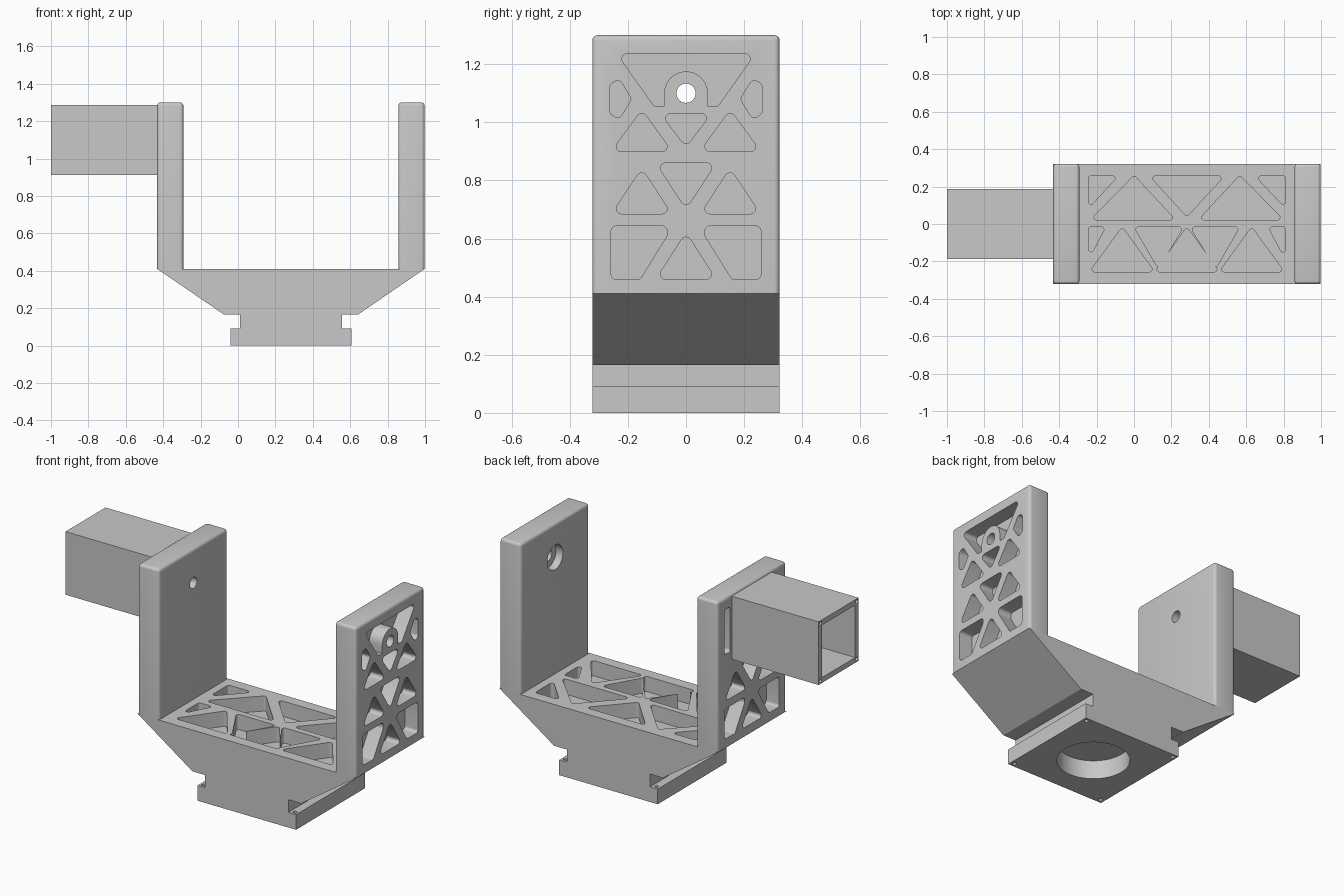
import bpy
import bmesh
from math import atan2, cos, sin, pi

cube = bpy.data.objects.get("Cube")
if cube:
    bpy.data.objects.remove(cube)

grey = bpy.data.materials.new("plain grey")
grey.use_nodes = True
COLOUR = (0.58, 0.58, 0.58, 1)
grey.diffuse_color = COLOUR
grey.node_tree.nodes["Principled BSDF"].inputs["Base Color"].default_value = COLOUR

HALF_Y = 0.322          # half depth of the bracket
MID_X = 0.283           # centre of the fork
ARM_IN, ARM_OUT = 0.575, 0.715   # arm faces, measured from MID_X
DECK, TOP = 0.41, 1.30
BORE_Z, BORE_R = 1.10, 0.033
POCKET = 0.085
RIGHT_X, LEFT_X = MID_X + ARM_OUT, MID_X - ARM_OUT


def arc(cx, cy, r, a0, a1, n):
    return [(cx + r * cos(a0 + (a1 - a0) * i / n),
             cy + r * sin(a0 + (a1 - a0) * i / n)) for i in range(n + 1)]


def circle(cx, cy, r, n=40):
    return arc(cx, cy, r, 0, 2 * pi, n)[:-1]


def rectangle(u0, u1, v0, v1):
    return [(u0, v0), (u1, v0), (u1, v1), (u0, v1)]


def rounded(pts, r=0.018):
    """Convex outline grown outwards by r, giving round corners."""
    area = sum(a[0] * b[1] - b[0] * a[1] for a, b in zip(pts, pts[1:] + pts[:1]))
    if area < 0:
        pts = pts[::-1]
    out = []
    for i, p in enumerate(pts):
        q, s = pts[i - 1], pts[(i + 1) % len(pts)]
        a0 = atan2(q[0] - p[0], p[1] - q[1])
        a1 = atan2(p[0] - s[0], s[1] - p[1])
        if a1 < a0:
            a1 += 2 * pi
        out += arc(p[0], p[1], r, a0, a1, 6)
    return out


def prism(name, pts, w0, w1, axis, bevel_rule=None):
    """Extrude a 2D outline along one axis, rounding the edges the rule picks."""
    place = {"x": lambda u, v, w: (w, u, v),
             "y": lambda u, v, w: (u, w, v),
             "z": lambda u, v, w: (u, v, w)}[axis]
    bm = bmesh.new()
    a = [bm.verts.new(place(u, v, w0)) for u, v in pts]
    b = [bm.verts.new(place(u, v, w1)) for u, v in pts]
    bm.faces.new(a)
    bm.faces.new(b)
    for i in range(len(a)):
        j = (i + 1) % len(a)
        bm.faces.new((a[i], a[j], b[j], b[i]))
    bmesh.ops.recalc_face_normals(bm, faces=bm.faces[:])
    if bevel_rule:
        bmesh.ops.bevel(bm, geom=[e for e in bm.edges if bevel_rule(e)], offset=0.018,
                        segments=4, profile=0.5, affect="EDGES")
    mesh = bpy.data.meshes.new(name)
    bm.to_mesh(mesh)
    bm.free()
    mesh.materials.append(grey)
    obj = bpy.data.objects.new(name, mesh)
    bpy.context.collection.objects.link(obj)
    return obj


def activate(obj):
    bpy.ops.object.select_all(action="DESELECT")
    obj.select_set(True)
    bpy.context.view_layer.objects.active = obj


def cut(obj, pts, w0, w1, axis):
    """Remove one prism from a part."""
    cutter = prism("cutter", pts, w0, w1, axis)
    cutter.hide_render = True
    mod = obj.modifiers.new("cut", "BOOLEAN")
    mod.operation, mod.solver, mod.object = "DIFFERENCE", "EXACT", cutter
    activate(obj)
    bpy.ops.object.modifier_apply(modifier=mod.name)
    bpy.data.objects.remove(cutter)


def mirrored(shapes, about=0):
    """The outlines together with their mirror images."""
    return shapes + [[(2 * about - u, v) for u, v in s] for s in shapes]


# Deck and mounting foot: half profile mirrored, extruded in depth
half = [(0.323, 0), (0.323, 0.09), (0.273, 0.09), (0.273, 0.165), (0.357, 0.165),
        (ARM_OUT, DECK)]
profile = [(MID_X + x, z) for x, z in half] + [(MID_X - x, z) for x, z in half[::-1]]
deck = prism("deck_and_foot", profile, -HALF_Y, HALF_Y, "y")

# Deck pockets: two truss rows mirrored about the middle of the fork
deck_sides = [[(-0.23, 0.243), (-0.115, 0.243), (-0.23, 0.12)],
              [(-0.2, 0.035), (0.19, 0.035), (0, 0.24)],
              [(-0.23, -0.03), (-0.175, -0.03), (-0.23, -0.135)],
              [(-0.21, -0.242), (0.083, -0.242), (-0.063, -0.04)],
              [(0.025, -0.03), (0.24, -0.03), (0.13, -0.212)]]
deck_centre = [[(0.115, 0.243), (MID_X * 2 - 0.115, 0.243), (MID_X, 0.06)],
               [(0.137, -0.242), (MID_X * 2 - 0.137, -0.242), (MID_X, -0.04)]]
for s in deck_centre + mirrored(deck_sides, MID_X):
    cut(deck, rounded(s, 0.014), DECK - 0.09, DECK + 0.05, "z")

# Round recess and bolt holes in the foot
cut(deck, circle(MID_X, 0, 0.195, 64), -0.05, 0.11, "z")
for sx in (-1, 1):
    for sy in (-1, 1):
        cut(deck, circle(MID_X + sx * 0.3, sy * 0.298, 0.011, 16), -0.05, 0.12, "z")


# Arms: upright plates with every edge rounded except at the deck
def above_deck(edge):
    return max(v.co.z for v in edge.verts) > DECK + 0.1


plate = rectangle(-HALF_Y, HALF_Y, DECK, TOP)
right_arm = prism("right_arm", plate, MID_X + ARM_IN, RIGHT_X, "x", above_deck)
left_arm = prism("left_arm", plate, LEFT_X, MID_X - ARM_IN, "x", above_deck)

# Truss pockets on the outer arm faces, as (y, z) corner centres
centre = [[(-0.07, 0.478), (0.07, 0.478), (0, 0.587)],
          [(-0.07, 0.842), (0.07, 0.842), (0, 0.735)]]
sides = [[(0.24, 0.625), (0.24, 0.478), (0.168, 0.478), (0.083, 0.615), (0.083, 0.625)],
         [(0.083, 0.703), (0.222, 0.703), (0.152, 0.808)]]
right_centre = [[(-0.052, 1.013), (0.052, 1.013), (0, 0.945)]]
right_sides = [[(0.083, 0.917), (0.222, 0.917), (0.152, 1.012)],
               [(0.208, 1.08), (0.236, 1.125), (0.244, 1.12), (0.244, 1.04), (0.236, 1.035)]]
left_sides = [[(0.22, 0.98), (0.242, 0.98), (0.242, 1.215), (0.22, 1.215)]]
for s in centre + right_centre + mirrored(sides + right_sides):
    cut(right_arm, rounded(s), RIGHT_X - POCKET, RIGHT_X + 0.05, "x")
for s in centre + mirrored(sides + left_sides):
    cut(left_arm, rounded(s, 0.016), LEFT_X - 0.05, LEFT_X + POCKET, "x")

# Top pocket of the right arm, wrapped around the bearing boss
crown = rounded([(0.1, 1.073), (0.203, 1.218), (-0.203, 1.218), (-0.1, 1.073)])
crown += [(-0.075, 1.055)] + arc(0, BORE_Z, 0.075, pi, 0, 20) + [(0.075, 1.055)]
cut(right_arm, crown, RIGHT_X - POCKET, RIGHT_X + 0.05, "x")

# Shaft bores and the bearing seat inside the right arm
cut(left_arm, circle(0, BORE_Z, BORE_R), LEFT_X - 0.05, MID_X - ARM_IN + 0.05, "x")
cut(right_arm, circle(0, BORE_Z, 0.073), MID_X + ARM_IN - 0.05, MID_X + ARM_IN + 0.045, "x")
cut(right_arm, circle(0, BORE_Z, BORE_R), MID_X + ARM_IN - 0.05, RIGHT_X + 0.05, "x")

# Square motor housing, open right through, with corner screw holes
housing = prism("motor_housing", rectangle(-0.187, 0.187, BORE_Z - 0.188, BORE_Z + 0.186),
                -1, LEFT_X + 0.005, "x")
cut(housing, rectangle(-0.155, 0.155, BORE_Z - 0.156, BORE_Z + 0.154),
    -1.05, LEFT_X + 0.05, "x")
for sy in (-1, 1):
    for sz in (-1, 1):
        cut(housing, circle(sy * 0.17, BORE_Z + sz * 0.17, 0.011, 16), -1.05, -0.9, "x")

for obj in (deck, left_arm, right_arm, housing):
    activate(obj)
    bpy.ops.object.shade_smooth_by_angle(angle=0.55)
